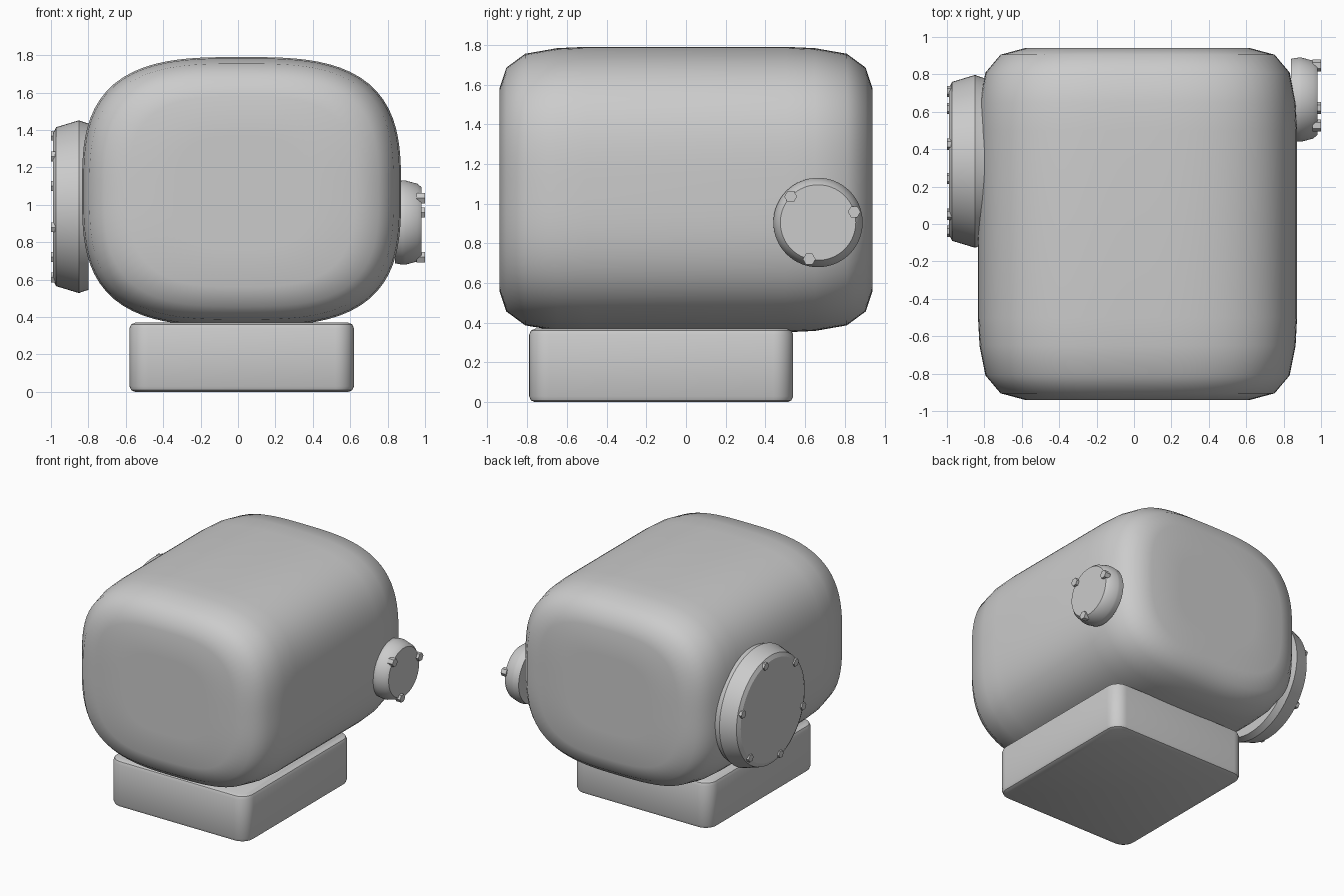
import bpy, bmesh
from math import sin, cos, pi, radians, copysign

if "Cube" in bpy.data.objects:
    bpy.data.objects.remove(bpy.data.objects["Cube"])


def finish(name, bm, angle=None):
    bmesh.ops.recalc_face_normals(bm, faces=bm.faces)
    me = bpy.data.meshes.new(name)
    bm.to_mesh(me)
    bm.free()
    ob = bpy.data.objects.new(name, me)
    bpy.context.collection.objects.link(ob)
    bpy.ops.object.select_all(action='DESELECT')
    ob.select_set(True)
    bpy.context.view_layer.objects.active = ob
    if angle is None:
        bpy.ops.object.shade_smooth()
    else:
        bpy.ops.object.shade_smooth_by_angle(angle=radians(angle))
    return ob


def loft(bm, rings):
    """Skin a list of equal-length point rings and cap both ends."""
    vs = [[bm.verts.new(p) for p in r] for r in rings]
    n = len(vs[0])
    for a, b in zip(vs, vs[1:]):
        for i in range(n):
            j = (i + 1) % n
            bm.faces.new((a[i], a[j], b[j], b[i]))
    bm.faces.new(vs[0])
    bm.faces.new(vs[-1])


def disc(name, cy, cz, profile, sides=64, angle=25):
    """Turned part along x from (x, radius) pairs."""
    bm = bmesh.new()
    loft(bm, [[(x, cy + r * cos(2 * pi * i / sides), cz + r * sin(2 * pi * i / sides))
               for i in range(sides)] for x, r in profile])
    return finish(name, bm, angle)


def bolts(name, cy, cz, radius, count, start, x0, x1, size):
    for k in range(count):
        t = radians(start) + 2 * pi * k / count
        disc(f"{name}_{k + 1}", cy + radius * cos(t), cz + radius * sin(t),
             [(x0, size), (x1, size)], sides=6)


# Main housing: superellipse sections with coarsely rounded ends
def section(y, ix, iz, n=3.1, seg=96):
    a, b = 0.853 - ix, 0.719 - iz
    pts = []
    for i in range(seg):
        t = 2 * pi * i / seg
        c, s = cos(t), sin(t)
        r = (abs(c) ** n + abs(s) ** n) ** (-1 / n)
        pts.append((0.019 + a * r * c, y, 1.071 + b * r * s))
    return pts


half = [(0.94, 0.50, 0.42), (0.94, 0.25, 0.21), (0.905, 0.12, 0.105),
        (0.81, 0.04, 0.035), (0.65, 0.008, 0.007), (0.5, 0, 0)]
bm = bmesh.new()
loft(bm, [section(-y, i, j) for y, i, j in half] +
         [section(y, i, j) for y, i, j in reversed(half)])
finish("housing", bm)

# Base block with rounded vertical corners and softened rims
def slab(z, inset, r=0.1, seg=8):
    pts = []
    for q, (x, y) in enumerate([(0.62, 0.54), (-0.58, 0.54), (-0.58, -0.79), (0.62, -0.79)]):
        cx = x - copysign(r, x)
        cy = y - copysign(r, y)
        for k in range(seg + 1):
            t = q * pi / 2 + k / seg * pi / 2
            pts.append((cx + (r - inset) * cos(t), cy + (r - inset) * sin(t), z))
    return pts


bm = bmesh.new()
loft(bm, [slab(0, 0.03), slab(0.009, 0.009), slab(0.03, 0),
          slab(0.34, 0), slab(0.361, 0.009), slab(0.37, 0.03)])
finish("base", bm, 35)

# Large cover on the left with six hex bolts
disc("large_cover", 0.335, 0.99,
     [(-0.80, 0.445), (-0.832, 0.455), (-0.85, 0.462), (-0.972, 0.425), (-0.988, 0.395)])
bolts("large_cover_bolt", 0.335, 0.99, 0.39, 6, 76.4, -0.96, -1.0, 0.03)

# Small cover on the right with three hex bolts
disc("small_cover", 0.665, 0.905,
     [(0.84, 0.218), (0.88, 0.225), (0.895, 0.225), (0.958, 0.208), (0.98, 0.19)])
bolts("small_cover_bolt", 0.665, 0.905, 0.19, 3, 16.5, 0.955, 1.0, 0.032)
